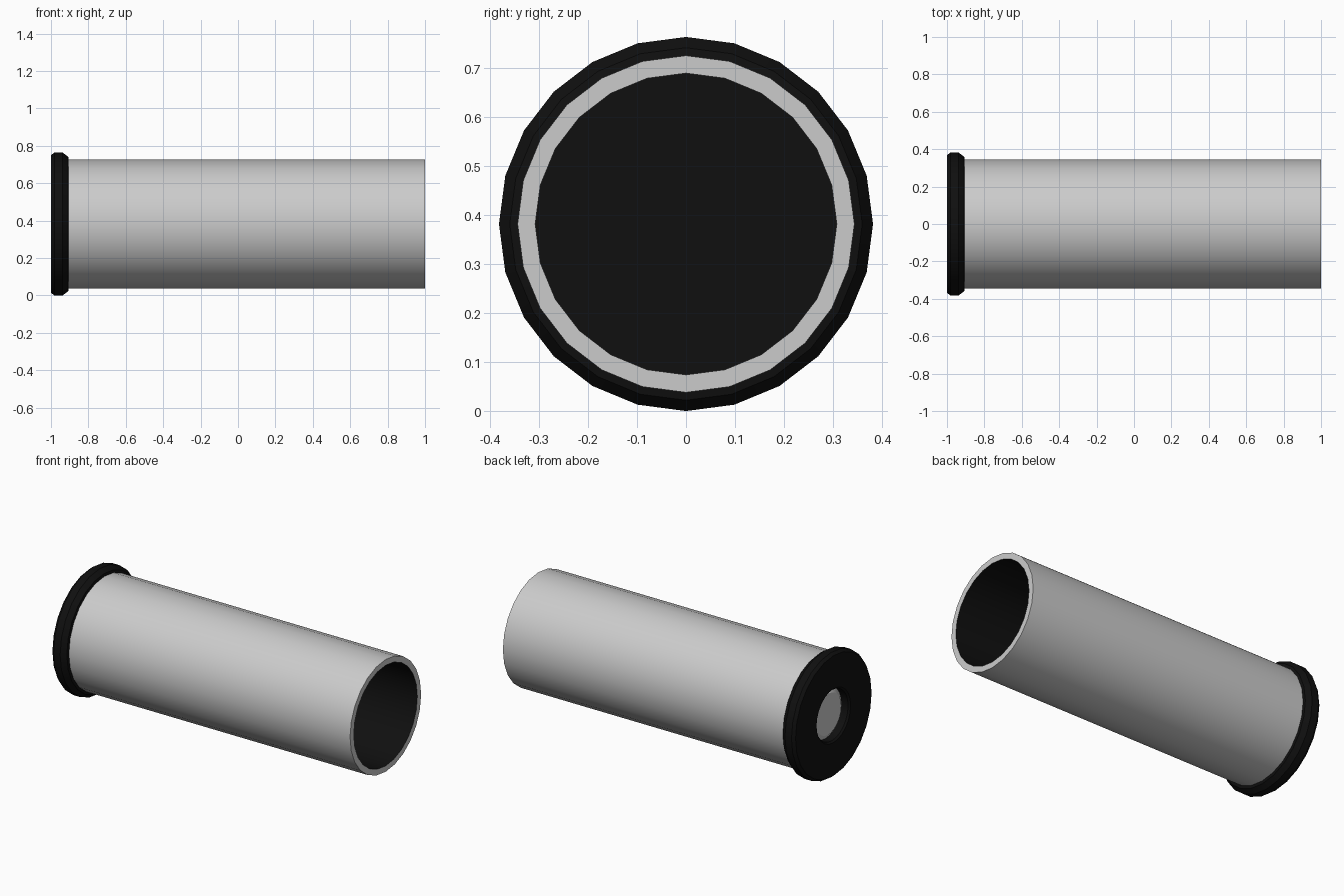
import bpy, bmesh
from math import sin, cos, pi, radians

if "Cube" in bpy.data.objects:
    bpy.data.objects.remove(bpy.data.objects["Cube"])

SIDES = 24
AXIS_Z = 0.382

black = bpy.data.materials.new("black")
black.diffuse_color = (0.005, 0.005, 0.005, 1)
black.use_nodes = True
black.node_tree.nodes["Principled BSDF"].inputs["Base Color"].default_value = black.diffuse_color


def lathe(name, profile, mat=None):
    """Revolve (x, radius) points about the x axis; outside lies left of the path."""
    bm = bmesh.new()
    rings = []
    for x, r in profile:
        rings.append([bm.verts.new((x, r * sin(2 * pi * k / SIDES),
                                    AXIS_Z + r * cos(2 * pi * k / SIDES)))
                      for k in range(SIDES)])
    for a, b in zip(rings, rings[1:]):
        for k in range(SIDES):
            n = (k + 1) % SIDES
            bm.faces.new((a[k], b[k], b[n], a[n]))
    bmesh.ops.remove_doubles(bm, verts=bm.verts[:], dist=1e-5)
    me = bpy.data.meshes.new(name)
    bm.to_mesh(me)
    bm.free()
    ob = bpy.data.objects.new(name, me)
    bpy.context.collection.objects.link(ob)
    if mat:
        me.materials.append(mat)
    bpy.ops.object.select_all(action='DESELECT')
    ob.select_set(True)
    bpy.context.view_layer.objects.active = ob
    bpy.ops.object.shade_smooth_by_angle(angle=radians(30))
    return ob


# Recessed end cap with a bevelled edge
lathe("end_cap", [(-0.965, 0), (-0.965, 0.125), (-0.945, 0.155)])

# Flanged base with a round hole in its outer face
lathe("base_rim", [(-0.945, 0.155), (-0.99, 0.155), (-1.0, 0.165),
                   (-1.0, 0.368), (-0.982, 0.382), (-0.938, 0.382),
                   (-0.908, 0.36), (-0.905, 0.344)], black)

# Outer tube wall and its open end ring
lathe("tube", [(-0.905, 0.344), (1.0, 0.344), (1.0, 0.308)])

# Dark inner wall and floor
lathe("bore", [(1.0, 0.308), (-0.905, 0.308), (-0.905, 0)], black)
